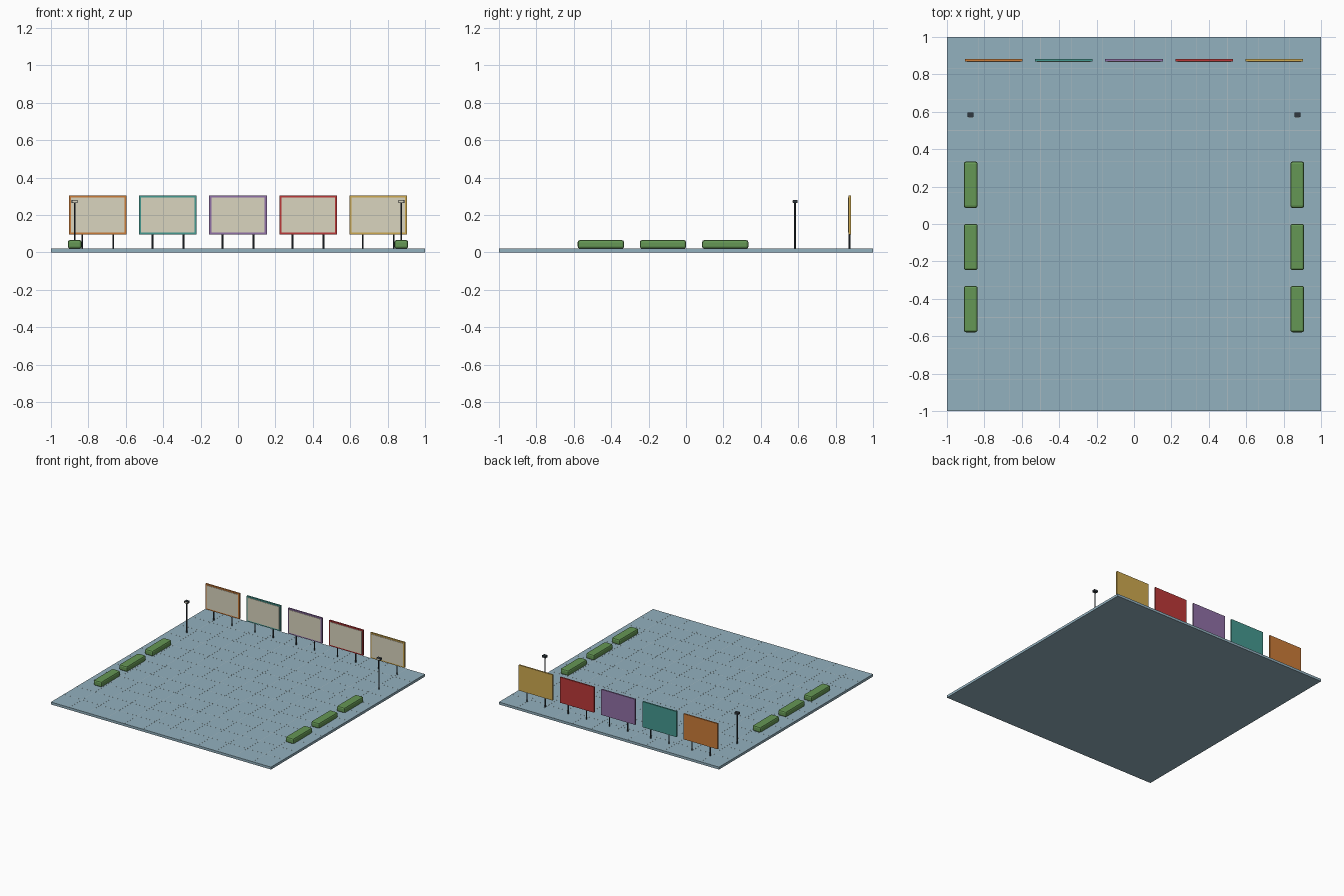
import bpy

if "Cube" in bpy.data.objects:
    bpy.data.objects.remove(bpy.data.objects["Cube"])


def material(name, rgb):
    m = bpy.data.materials.new(name)
    m.diffuse_color = (*rgb, 1)
    m.use_nodes = True
    m.node_tree.nodes["Principled BSDF"].inputs["Base Color"].default_value = m.diffuse_color
    return m


PAVING = material("blue_paving", (0.29, 0.44, 0.52))
SEAM = material("pale_seam", (0.40, 0.50, 0.54))
DARK = material("dark_metal", (0.03, 0.04, 0.05))
CREAM = material("cream", (0.70, 0.66, 0.52))
LEAF = material("hedge_green", (0.13, 0.31, 0.09))
BOARD_COLOURS = [
    ("orange", (0.60, 0.20, 0.04)),
    ("teal", (0.06, 0.32, 0.28)),
    ("purple", (0.28, 0.16, 0.38)),
    ("red", (0.50, 0.04, 0.04)),
    ("yellow", (0.62, 0.40, 0.08)),
]


def box(name, lo, hi, mat, bevel=0.0):
    """Box between two opposite corners, with optional bevelled edges."""
    bpy.ops.mesh.primitive_cube_add(
        size=1, location=[(a + b) / 2 for a, b in zip(lo, hi)])
    o = bpy.context.object
    o.name = name
    o.scale = [b - a for a, b in zip(lo, hi)]
    bpy.ops.object.transform_apply(location=False, rotation=False, scale=True)
    o.data.materials.append(mat)
    if bevel:
        mod = o.modifiers.new("bevel", 'BEVEL')
        mod.width = bevel
        mod.segments = 2
    return o


def pole(name, x, y, z0, z1, radius):
    bpy.ops.mesh.primitive_cylinder_add(
        vertices=8, radius=radius, depth=z1 - z0, location=(x, y, (z0 + z1) / 2))
    o = bpy.context.object
    o.name = name
    o.data.materials.append(DARK)


# Paved plaza slab
TOP = 0.02
box("plaza_slab", (-1, -1, 0), (1, 1, TOP), PAVING)

# Thin paving seams in both directions
for i in range(-5, 6):
    c = i / 6
    box("seam_lengthwise", (c - .0015, -1, TOP - .002), (c + .0015, 1, TOP + .0005), SEAM)
    box("seam_crosswise", (-1, c - .0015, TOP - .002), (1, c + .0015, TOP + .0004), SEAM)

# Row of display boards along the back edge
for i, (colour, rgb) in enumerate(BOARD_COLOURS):
    x = (i - 2) * 0.375
    box(colour + "_board", (x - .154, .869, .095), (x + .154, .881, .305),
        material(colour + "_paint", rgb))
    box(colour + "_board_panel", (x - .143, .866, .106), (x + .143, .870, .294), CREAM)
    for s in (-1, 1):
        pole(colour + "_board_post", x + s * .083, .875, TOP, .10, .005)

# Lamps and hedges on both sides
for s, side in ((-1, "left"), (1, "right")):
    x = s * 0.873
    pole(side + "_lamp_pole", x, .583, TOP, .268, .005)
    box(side + "_lamp_head", (x - .016, .571, .263), (x + .016, .597, .28), DARK)
    box(side + "_lamp_light", (x - .013, .569, .266), (x + .013, .572, .277), CREAM)
    for y in (-.455, -.123, .21):
        box(side + "_hedge", (x - .037, y - .124, TOP), (x + .037, y + .124, .066),
            LEAF, bevel=.012)
